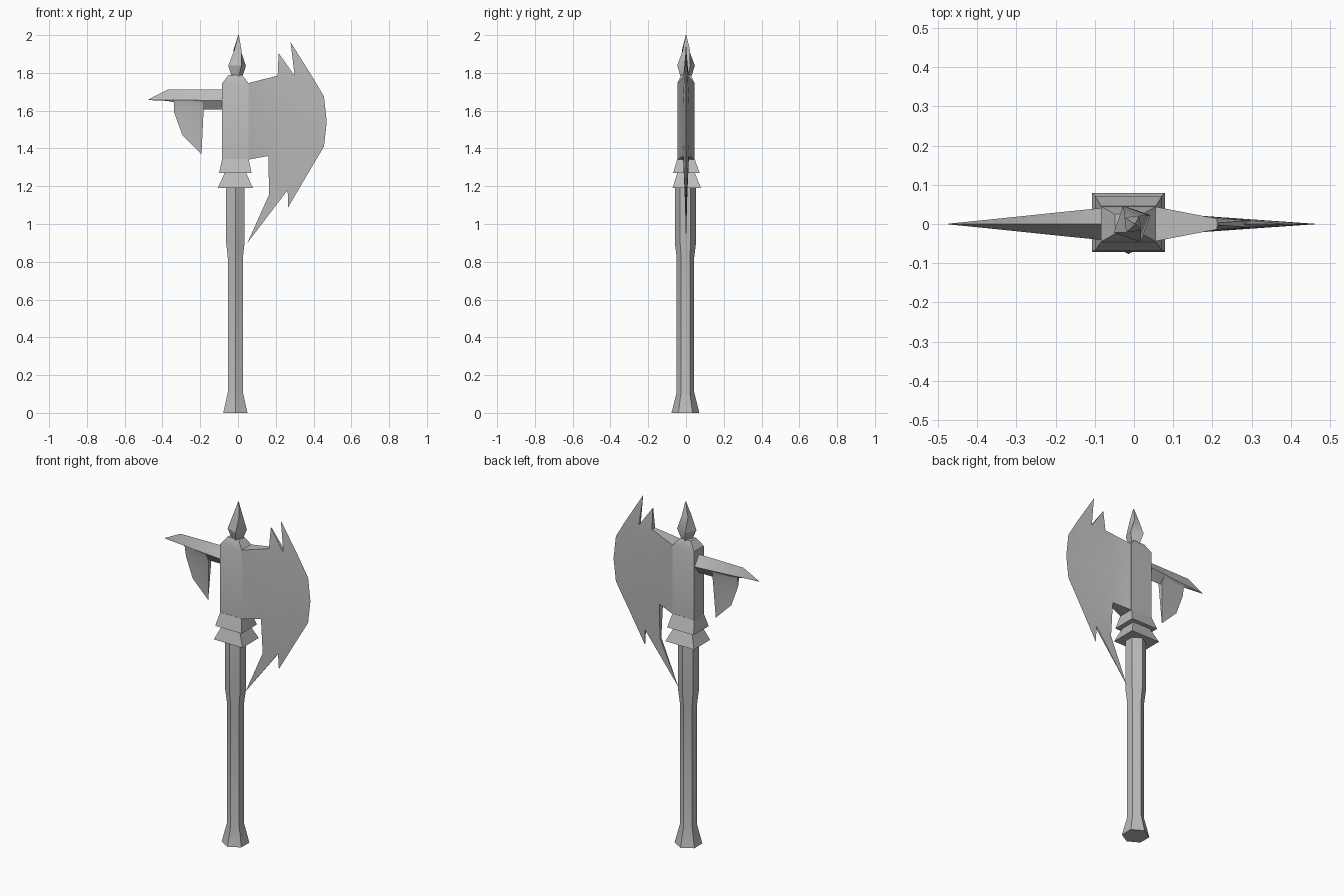
import bpy, bmesh, math

if "Cube" in bpy.data.objects:
    bpy.data.objects.remove(bpy.data.objects["Cube"])

steel = bpy.data.materials.new("grey steel")
steel.diffuse_color = (0.5, 0.5, 0.5, 1)
steel.use_nodes = True
steel.node_tree.nodes["Principled BSDF"].inputs["Base Color"].default_value = steel.diffuse_color
CX, CY = -0.014, -0.003


def finish(name, bm, angle=30):
    bmesh.ops.remove_doubles(bm, verts=bm.verts, dist=1e-4)
    bmesh.ops.recalc_face_normals(bm, faces=bm.faces)
    me = bpy.data.meshes.new(name)
    bm.to_mesh(me)
    bm.free()
    me.materials.append(steel)
    ob = bpy.data.objects.new(name, me)
    bpy.context.collection.objects.link(ob)
    bpy.ops.object.select_all(action='DESELECT')
    ob.select_set(True)
    bpy.context.view_layer.objects.active = ob
    bpy.ops.object.shade_smooth_by_angle(angle=math.radians(angle))
    return ob


def loft(name, rings, angle=30):
    """Skin a list of equal-length rings of points and cap both ends."""
    bm = bmesh.new()
    vs = [[bm.verts.new(p) for p in r] for r in rings]
    n = len(vs[0])
    for a, b in zip(vs, vs[1:]):
        for i in range(n):
            j = (i + 1) % n
            bm.faces.new((a[i], a[j], b[j], b[i]))
    bm.faces.new(vs[0][::-1])
    bm.faces.new(vs[-1])
    return finish(name, bm, angle)


def ngon(n, r, z, turn, cx=CX, cy=CY):
    return [(cx + r * math.cos(turn + math.tau * i / n),
             cy + r * math.sin(turn + math.tau * i / n), z) for i in range(n)]


def rect(hx, hy, z, cx=CX, cy=0.0):
    return [(cx + sx * hx, cy + sy * hy, z)
            for sx, sy in ((-1, -1), (1, -1), (1, 1), (-1, 1))]


def plate(name, pts, faces, rim, angle):
    """Mirror a front sheet of (x, z, half thickness) points and close its rim."""
    bm = bmesh.new()
    sides = [{k: bm.verts.new((x, s * t, z)) for k, (x, z, t) in pts.items()}
             for s in (-1, 1)]
    for v in sides:
        for f in faces:
            bm.faces.new([v[k] for k in f])
    for a, b in zip(rim, rim[1:] + rim[:1]):
        if pts[a][2] + pts[b][2] > 0:
            bm.faces.new((sides[0][a], sides[0][b], sides[1][b], sides[1][a]))
    return finish(name, bm, angle)


# Hexagonal handle with flared pommel and thicker grip
loft("handle", [ngon(6, r, z, math.pi / 2) for r, z in
     ((0.074, 0), (0.046, 0.11), (0.046, 0.82), (0.056, 0.9), (0.056, 1.2))])

# Two stacked square collars
loft("lower_collar", [rect(0.093, 0.075, 1.19, cy=0.004), rect(0.055, 0.045, 1.275)])
loft("upper_collar", [rect(0.086, 0.07, 1.27, cy=0.002), rect(0.07, 0.046, 1.345)])

# Head block with bevelled cap
loft("head_block", [rect(0.07, 0.045, 1.335), rect(0.07, 0.045, 1.745),
                    rect(0.035, 0.025, 1.79)])

# Twisted flame finial
loft("finial", [ngon(4, 0.028, 1.775, 0.3, -0.005, 0),
                ngon(4, 0.052, 1.838, 0.45, -0.005, 0),
                ngon(4, 0.027, 1.92, 0.9, -0.003, 0),
                ngon(4, 0.002, 2.0, 1.2, 0.003, 0)])

# Main axe blade: thick root, radial hub, knife edge and hooked tips
blade = {
    "root_top": (0.05, 1.745, 0.045), "root_low": (0.05, 1.34, 0.045),
    "shoulder": (0.21, 1.785, 0.014), "heel": (0.16, 1.36, 0.016),
    "hub": (0.17, 1.54, 0.021),
    "barb": (0.215, 1.905, 0.003), "notch": (0.30, 1.785, 0.009),
    "horn": (0.278, 1.963, 0), "e1": (0.39, 1.785, 0), "e2": (0.455, 1.675, 0),
    "e3": (0.47, 1.54, 0), "e4": (0.455, 1.41, 0), "e5": (0.36, 1.25, 0),
    "spur": (0.265, 1.087, 0), "gap": (0.263, 1.18, 0.005),
    "beard_in": (0.165, 1.157, 0.007), "beard": (0.05, 0.9, 0),
}
fan = ["shoulder", "notch", "e1", "e2", "e3", "e4", "e5", "gap", "heel"]
faces = [("hub", a, b) for a, b in zip(fan, fan[1:])]
faces += [("root_top", "shoulder", "hub"), ("root_top", "hub", "root_low"),
          ("root_low", "hub", "heel"), ("shoulder", "barb", "notch"),
          ("notch", "horn", "e1"), ("e5", "spur", "gap"),
          ("heel", "gap", "beard_in"), ("beard_in", "gap", "beard")]
rim = ["root_top", "shoulder", "barb", "notch", "horn", "e1", "e2", "e3", "e4",
       "e5", "spur", "gap", "beard", "beard_in", "heel", "root_low"]
plate("axe_blade", blade, faces, rim, 50)

# Rear spike: diamond section running out to a point
spike = [(-0.08, 1.713, 1.655, 1.605, 0.041), (-0.18, 1.713, 1.655, 1.605, 0.031),
         (-0.373, 1.711, 1.656, 1.652, 0.011), (-0.473, 1.66, 1.658, 1.656, 0.001)]
loft("rear_spike", [[(x, 0, t), (x, -w, m), (x, 0, b), (x, w, m)]
                    for x, t, m, b, w in spike], 15)

# Hanging fin below the rear spike
fin = {"a": (-0.34, 1.657, 0.01), "b": (-0.338, 1.59, 0), "c": (-0.294, 1.47, 0),
       "d": (-0.193, 1.37, 0), "e": (-0.182, 1.61, 0.014), "f": (-0.19, 1.657, 0.028)}
plate("rear_fin", fin, [("f", "a", "e"), ("a", "b", "e"), ("b", "c", "e"),
      ("c", "d", "e")], list("abcdef"), 20)
